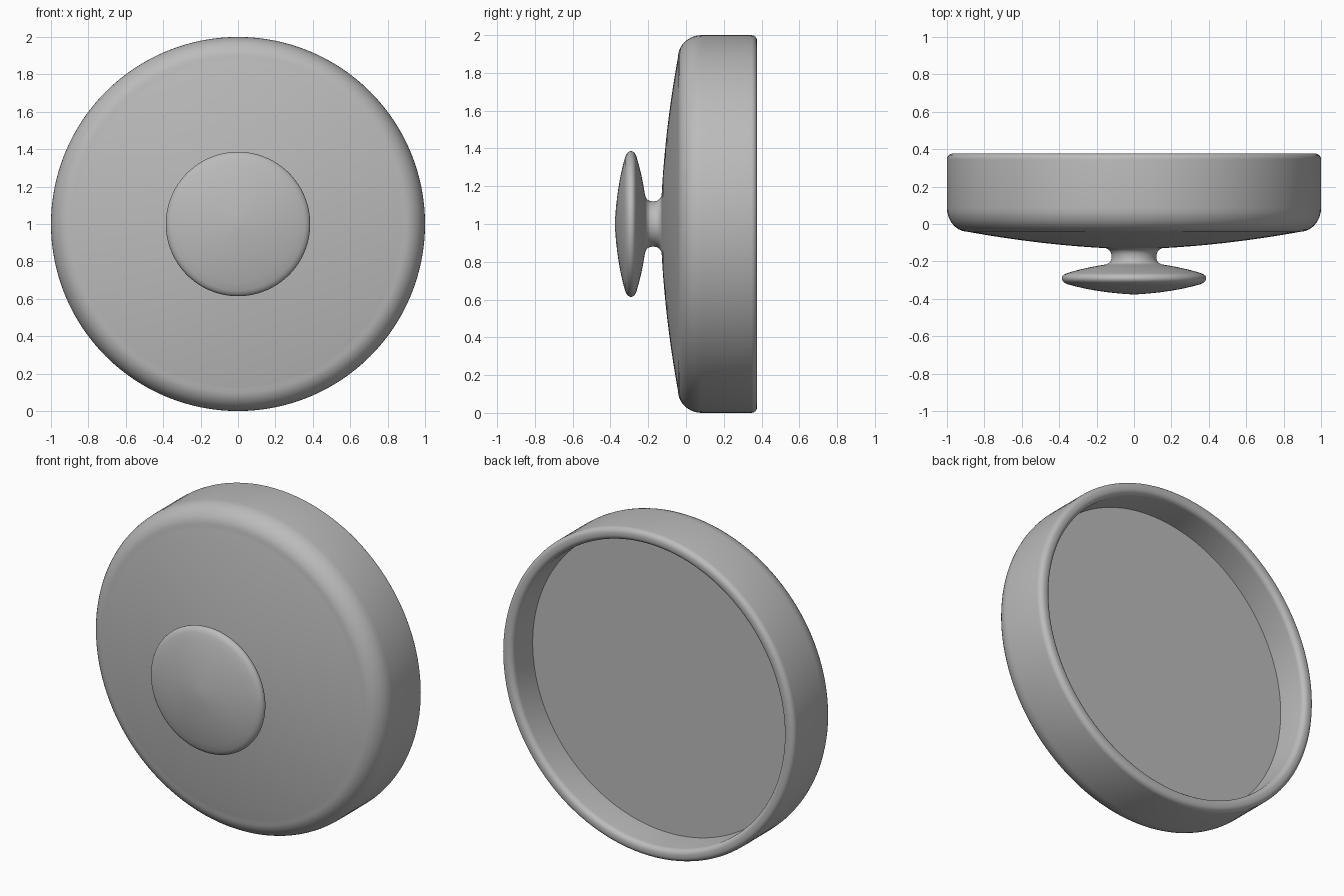
import bpy, bmesh, math
from mathutils import Vector, Matrix

SEGMENTS = 128

cube = bpy.data.objects.get("Cube")
if cube:
    bpy.data.objects.remove(cube, do_unlink=True)

grey = bpy.data.materials.new("plain grey")
grey.use_nodes = True
colour = (0.5, 0.5, 0.5, 1)
grey.diffuse_color = colour
grey.node_tree.nodes["Principled BSDF"].inputs["Base Color"].default_value = colour


def curve(start, control, end, steps=8):
    """Quadratic curve through (radius, y) points."""
    a, b, c = Vector(start), Vector(control), Vector(end)
    ts = [i / steps for i in range(steps + 1)]
    return [a * (1 - t) ** 2 + b * 2 * t * (1 - t) + c * t * t for t in ts]


def corner(start, centre, end, steps=8):
    """Elliptical quarter turn from start to end about a centre."""
    o = Vector(centre)
    a, b = Vector(start) - o, Vector(end) - o
    angles = [math.pi / 2 * i / steps for i in range(steps + 1)]
    return [o + a * math.cos(t) + b * math.sin(t) for t in angles]


def lathe(name, profile):
    """Turn a (radius, y) profile about the horizontal y axis at z = 1."""
    bm = bmesh.new()
    verts = [bm.verts.new((r, y, 1)) for r, y in profile]
    edges = [bm.edges.new(pair) for pair in zip(verts, verts[1:])]
    bmesh.ops.spin(bm, geom=verts + edges, cent=(0, 0, 1), axis=(0, 1, 0),
                   angle=math.tau, steps=SEGMENTS, use_merge=True)
    bmesh.ops.remove_doubles(bm, verts=bm.verts, dist=0.0001)
    bmesh.ops.recalc_face_normals(bm, faces=bm.faces)
    mesh = bpy.data.meshes.new(name)
    bm.to_mesh(mesh)
    bm.free()
    mesh.materials.append(grey)
    obj = bpy.data.objects.new(name, mesh)
    bpy.context.collection.objects.link(obj)
    bpy.ops.object.select_all(action="DESELECT")
    obj.select_set(True)
    bpy.context.view_layer.objects.active = obj
    bpy.ops.object.shade_smooth_by_angle(angle=math.radians(35))
    return obj


# Domed lid with a rounded shoulder, rolled rim and hollow back
lid = curve((0, -0.135), (0.42, -0.125), (0.87, -0.045), 12)
lid += corner((0.885, -0.042), (0.885, 0.085), (1, 0.085), 10)
lid += corner((1, 0.345), (0.968, 0.345), (0.968, 0.377), 6)
lid += corner((0.957, 0.377), (0.957, 0.345), (0.925, 0.345), 6)
lid += [Vector((0.925, 0.175)), Vector((0, 0.175))]
lathe("lid", lid)

# Flared neck and lens-shaped knob
knob = curve((0.165, -0.126), (0.12, -0.133), (0.12, -0.172))
knob += curve((0.12, -0.178), (0.12, -0.212), (0.16, -0.218))[1:]
knob += curve((0.16, -0.218), (0.27, -0.235), (0.355, -0.262))[1:]
knob += curve((0.355, -0.262), (0.386, -0.271), (0.386, -0.291), 5)[1:]
knob += curve((0.386, -0.291), (0.386, -0.31), (0.355, -0.322), 5)[1:]
knob += curve((0.355, -0.322), (0.2, -0.367), (0, -0.377))[1:]
lathe("knob", knob)
